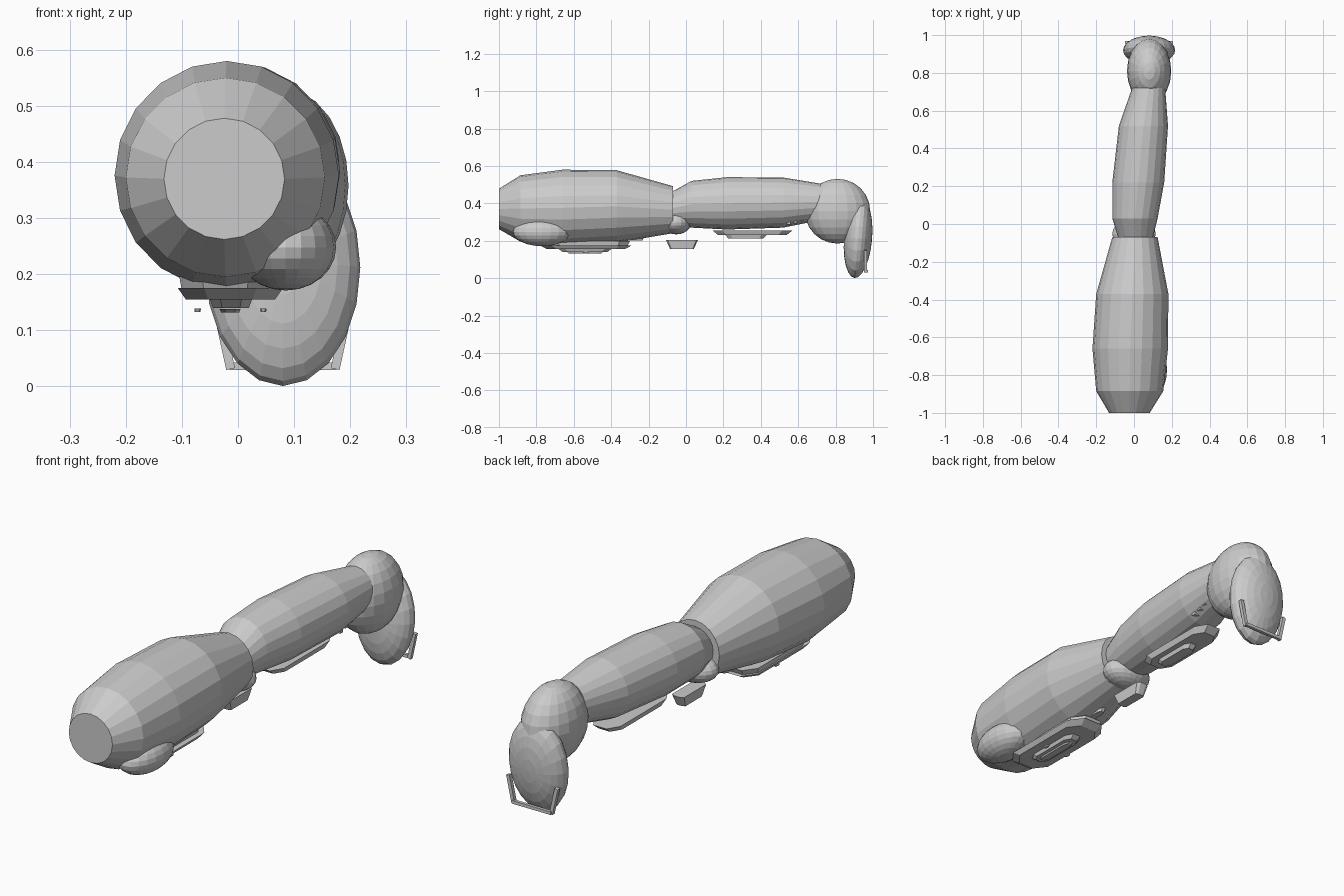
import bpy, bmesh, math
from mathutils import Vector

if "Cube" in bpy.data.objects:
    bpy.data.objects.remove(bpy.data.objects["Cube"])

grey = bpy.data.materials.new("plain grey")
grey.diffuse_color = (0.6, 0.6, 0.6, 1)
grey.use_nodes = True
grey.node_tree.nodes["Principled BSDF"].inputs["Base Color"].default_value = grey.diffuse_color


def finish(name, bm):
    bmesh.ops.recalc_face_normals(bm, faces=bm.faces)
    mesh = bpy.data.meshes.new(name)
    bm.to_mesh(mesh)
    bm.free()
    mesh.materials.append(grey)
    obj = bpy.data.objects.new(name, mesh)
    bpy.context.collection.objects.link(obj)
    return obj


def limb(name, rings, sides=20):
    """Capped loft along y; each ring is (y, x0, x1, z0, z1)."""
    bm = bmesh.new()
    loops = []
    for y, x0, x1, z0, z1 in rings:
        loop = []
        for i in range(sides):
            a = 2 * math.pi * i / sides
            loop.append(bm.verts.new(((x0 + x1) / 2 + (x1 - x0) / 2 * math.sin(a), y,
                                      (z0 + z1) / 2 + (z1 - z0) / 2 * math.cos(a))))
        loops.append(loop)
    for a, b in zip(loops, loops[1:]):
        for i in range(sides):
            j = (i + 1) % sides
            bm.faces.new((a[i], a[j], b[j], b[i]))
    bm.faces.new(loops[0])
    bm.faces.new(loops[-1])
    return finish(name, bm)


def ellipsoid(name, centre, radii, tilt=(0, 0, 0), pole_y=False):
    bm = bmesh.new()
    bmesh.ops.create_uvsphere(bm, u_segments=20, v_segments=12, radius=1)
    for v in bm.verts:
        c = Vector((v.co.x, v.co.z, -v.co.y)) if pole_y else v.co.copy()
        v.co = Vector(c[k] * radii[k] for k in range(3))
    obj = finish(name, bm)
    obj.location = centre
    obj.rotation_euler = tilt
    return obj


def plate(name, x, y, z, taper=0.85, corner=0.25):
    """Elongated six-sided armour plate, narrower at the bottom; x, y, z are ranges."""
    bm = bmesh.new()
    cx, cy = sum(x) / 2, sum(y) / 2
    hx, hy = (x[1] - x[0]) / 2, (y[1] - y[0]) / 2
    outline = [(-1, -1 + corner), (0 - 0.5, -1), (0.5, -1), (1, -1 + corner),
               (1, 1 - corner), (0.5, 1), (-0.5, 1), (-1, 1 - corner)]
    loops = [[bm.verts.new((cx + px * hx * s, cy + py * hy * s, h)) for px, py in outline]
             for h, s in ((z[1], 1), (z[0], taper))]
    n = len(outline)
    for i in range(n):
        j = (i + 1) % n
        bm.faces.new((loops[0][i], loops[0][j], loops[1][j], loops[1][i]))
    bm.faces.new(loops[0])
    bm.faces.new(loops[1])
    return finish(name, bm)


def bar(name, a, b, size):
    """Square bar from a to b."""
    a, b = Vector(a), Vector(b)
    bm = bmesh.new()
    bmesh.ops.create_cube(bm, size=1)
    for v in bm.verts:
        v.co = Vector((v.co.x * size, v.co.y * size, v.co.z * ((b - a).length + size * 0.5)))
    obj = finish(name, bm)
    obj.location = (a + b) / 2
    obj.rotation_euler = (b - a).to_track_quat('Z', 'Y').to_euler()
    return obj


# Thigh and shin
limb("thigh", [(-1, -0.132, 0.083, 0.262, 0.478), (-0.885, -0.2, 0.155, 0.195, 0.55),
               (-0.66, -0.22, 0.18, 0.172, 0.58), (-0.37, -0.2, 0.182, 0.19, 0.577),
               (-0.07, -0.115, 0.125, 0.24, 0.492)])
limb("shin", [(-0.07, -0.085, 0.1, 0.285, 0.465), (0.03, -0.115, 0.125, 0.27, 0.52),
              (0.22, -0.115, 0.16, 0.26, 0.54), (0.52, -0.08, 0.18, 0.27, 0.538),
              (0.72, -0.01, 0.165, 0.31, 0.505)])

# Rounded masses
ellipsoid("thigh_side_pad", (0.085, -0.77, 0.248), (0.09, 0.155, 0.077))
ellipsoid("knee_cap", (0, -0.052, 0.297), (0.115, 0.08, 0.063))
ellipsoid("ankle", (0.08, 0.81, 0.358), (0.117, 0.175, 0.173))
ellipsoid("foot", (0.08, 0.92, 0.212), (0.138, 0.075, 0.212), (math.radians(-5), 0, 0), True)

# Thigh plating
plate("thigh_plate_base", (-0.105, 0.06), (-0.74, -0.3), (0.175, 0.198), 0.95)
plate("thigh_plate_main", (-0.107, 0.08), (-0.78, -0.29), (0.155, 0.175))
plate("thigh_plate_inner", (-0.05, 0.025), (-0.68, -0.4), (0.14, 0.155))
plate("thigh_plate_rib", (-0.033, 0.005), (-0.64, -0.44), (0.132, 0.138))
plate("thigh_upper_strip", (-0.035, 0.0), (-0.39, -0.22), (0.2, 0.226))
for i, x in enumerate((-0.072, 0.045)):
    plate(f"thigh_stud_{i}", (x - 0.006, x + 0.006), (-0.55, -0.52), (0.133, 0.139))

# Knee guard
plate("knee_guard", (-0.03, 0.03), (-0.107, 0.064), (0.157, 0.205), 0.75, 0.1)

# Shin plating
plate("shin_plate_main", (-0.04, 0.09), (0.14, 0.57), (0.23, 0.256))
plate("shin_plate_inner", (-0.005, 0.055), (0.21, 0.43), (0.212, 0.23))
for i in range(3):
    y = 0.55 + 0.035 * i
    z = 0.295 + 0.01 * i
    bar(f"ankle_vent_{i}", (0.03, y, z), (0.12, y, z), 0.018)

# Foot frame and slits, mirrored about the foot centre
for s in (-1, 1):
    bar("frame_post", (0.08 + s * 0.118, 0.96, 0.145), (0.08 + s * 0.094, 0.96, 0.035), 0.016)
    x = 0.08 + s * 0.048
    plate("foot_slit", (x - 0.014, x + 0.014), (0.857, 0.885), (0.095, 0.104), 0.95)
bar("frame_bottom", (-0.012, 0.965, 0.036), (0.172, 0.965, 0.036), 0.014)
